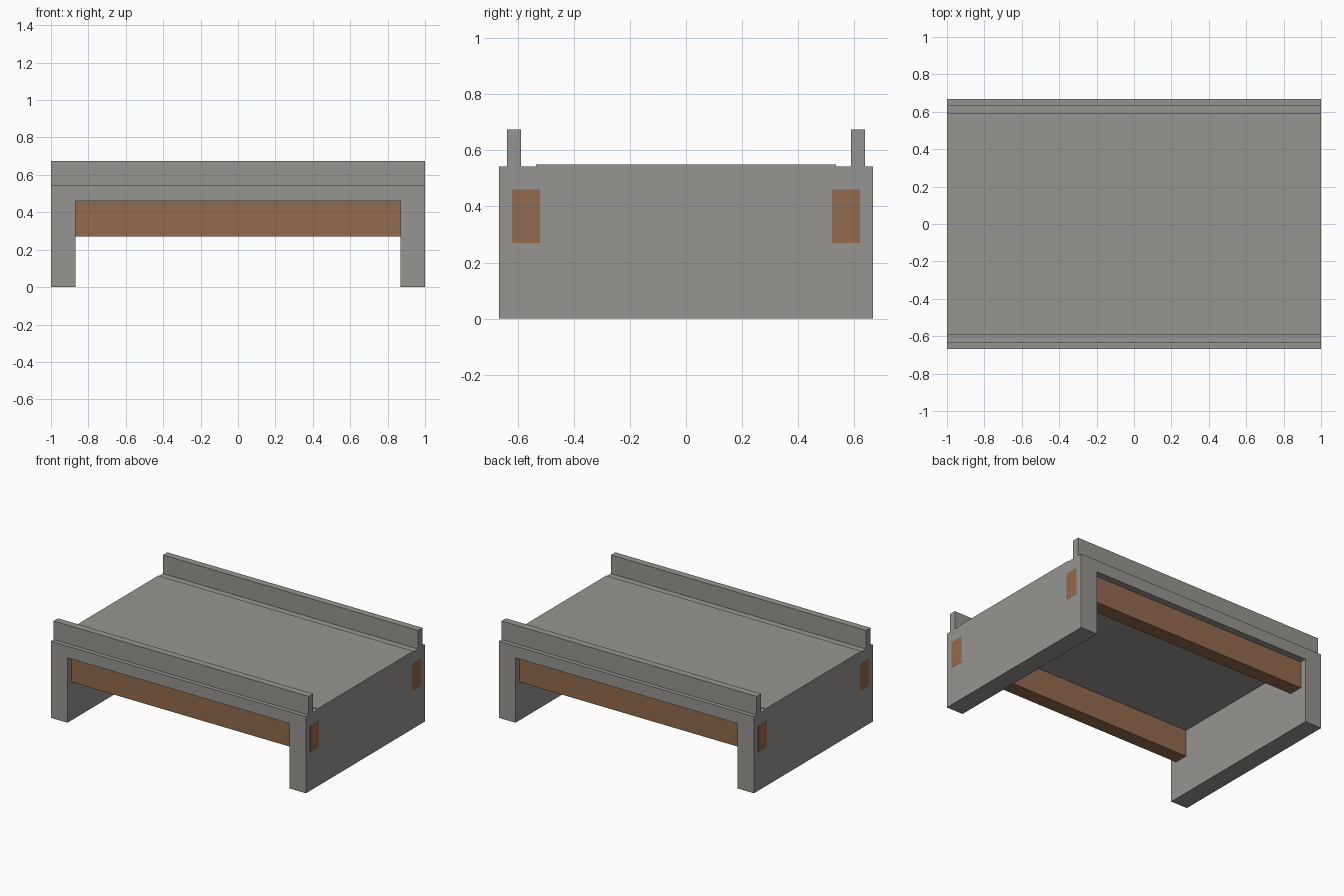
import bpy

if "Cube" in bpy.data.objects:
    bpy.data.objects.remove(bpy.data.objects["Cube"], do_unlink=True)


def make_material(name, rgb):
    mat = bpy.data.materials.new(name)
    mat.use_nodes = True
    color = (*rgb, 1.0)
    mat.diffuse_color = color
    bsdf = mat.node_tree.nodes["Principled BSDF"]
    bsdf.inputs["Base Color"].default_value = color
    bsdf.inputs["Roughness"].default_value = 0.9
    return mat


concrete = make_material("concrete grey", (0.31, 0.30, 0.28))
rust = make_material("rust brown", (0.29, 0.145, 0.075))


def box(name, xs, ys, zs, mat):
    """Box spanning the given ranges on each axis."""
    spans = (xs, ys, zs)
    bpy.ops.mesh.primitive_cube_add(size=1)
    obj = bpy.context.object
    obj.name = obj.data.name = name
    for v in obj.data.vertices:
        v.co = [lo + (c + 0.5) * (hi - lo) for c, (lo, hi) in zip(v.co, spans)]
    obj.data.materials.append(mat)
    return obj


def extrude_profile(name, points, half_depth, mat):
    """Prism with an x-z outline, running along y."""
    n = len(points)
    verts = [(x, y, z) for y in (-half_depth, half_depth) for x, z in points]
    faces = [list(range(n)), list(range(2 * n - 1, n - 1, -1))]
    faces += [[i, i + n, (i + 1) % n + n, (i + 1) % n] for i in range(n)]
    mesh = bpy.data.meshes.new(name)
    mesh.from_pydata(verts, [], faces)
    mesh.materials.append(mat)
    obj = bpy.data.objects.new(name, mesh)
    bpy.context.collection.objects.link(obj)
    return obj


WIDTH, DEPTH = 1.0, 0.667
DECK_TOP, DECK_BOTTOM, INNER = 0.543, 0.46, 0.87

# Deck slab and both abutment walls as one portal frame
extrude_profile("portal_frame", [
    (-WIDTH, 0), (-INNER, 0), (-INNER, DECK_BOTTOM), (INNER, DECK_BOTTOM),
    (INNER, 0), (WIDTH, 0), (WIDTH, DECK_TOP), (-WIDTH, DECK_TOP)], DEPTH, concrete)

# Thin raised road surface
box("road_surface", (-WIDTH, WIDTH), (-0.535, 0.535), (DECK_TOP - 0.01, 0.549), concrete)

# Parapets and girders along both edges; girder ends show in the walls
for label, side in (("front", -1), ("back", 1)):
    box(label + "_parapet", (-WIDTH, WIDTH), sorted((side * 0.588, side * 0.637)),
        (DECK_TOP, 0.675), concrete)
    reach = WIDTH + 0.0008
    box(label + "_girder", (-reach, reach), sorted((side * 0.52, side * 0.62)),
        (0.27, DECK_BOTTOM), rust)
